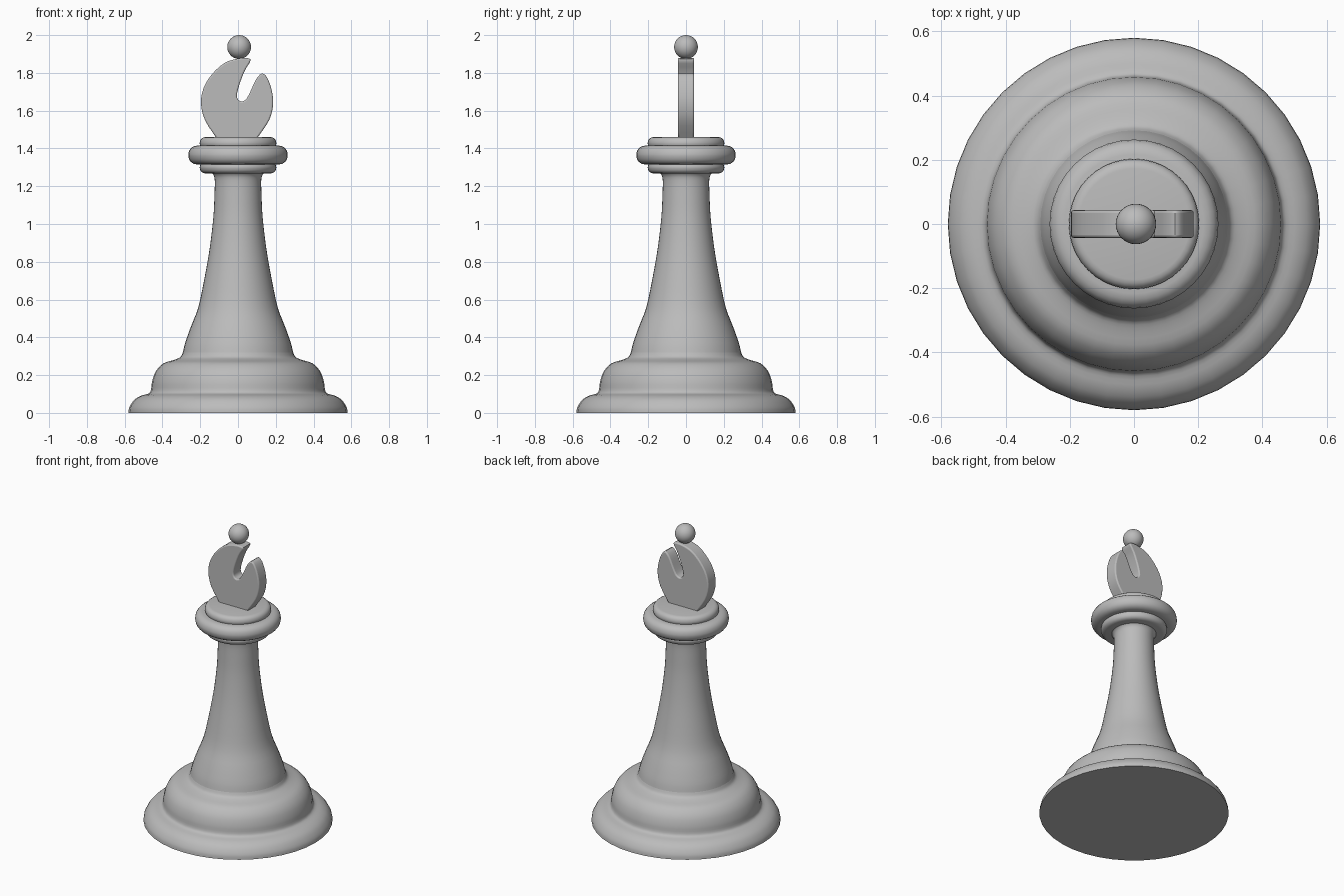
import bpy, bmesh
from math import radians
from mathutils import Vector

if "Cube" in bpy.data.objects:
    bpy.data.objects.remove(bpy.data.objects["Cube"])

GREY = (0.5, 0.5, 0.5, 1)
mat = bpy.data.materials.new("plain grey")
mat.use_nodes = True
mat.diffuse_color = GREY
mat.node_tree.nodes["Principled BSDF"].inputs["Base Color"].default_value = GREY


def smooth_path(points, steps=3):
    """Smooth curve through the given points, ends kept."""
    p = [Vector(q) for q in points]
    p = [2 * p[0] - p[1]] + p + [2 * p[-1] - p[-2]]
    out = []
    for a, b, c, d in zip(p, p[1:], p[2:], p[3:]):
        for i in range(steps):
            t = i / steps
            out.append(b + (c - a) * t / 2 + (2 * a - 5 * b + 4 * c - d) * t**2 / 2
                       + (3 * b - a - 3 * c + d) * t**3 / 2)
    return out + [p[-2]]


def finish(name, bm):
    bmesh.ops.recalc_face_normals(bm, faces=bm.faces)
    mesh = bpy.data.meshes.new(name)
    bm.to_mesh(mesh)
    bm.free()
    obj = bpy.data.objects.new(name, mesh)
    bpy.context.collection.objects.link(obj)
    mesh.materials.append(mat)
    return obj


def shade(obj, angle=40):
    bpy.ops.object.select_all(action='DESELECT')
    obj.select_set(True)
    bpy.context.view_layer.objects.active = obj
    bpy.ops.object.shade_smooth_by_angle(angle=radians(angle))


def lathe(name, profile, segments=40):
    """Spin a radius/height profile around z and close both ends."""
    bm = bmesh.new()
    verts = [bm.verts.new((r, 0, z)) for r, z in profile]
    edges = [bm.edges.new(pair) for pair in zip(verts, verts[1:])]
    bmesh.ops.spin(bm, geom=verts + edges, cent=(0, 0, 0), axis=(0, 0, 1),
                   angle=radians(360), steps=segments, use_duplicate=False)
    bmesh.ops.remove_doubles(bm, verts=bm.verts, dist=0.0005)
    rims = [e for e in bm.edges if e.is_boundary]
    bmesh.ops.holes_fill(bm, edges=rims, sides=0)
    obj = finish(name, bm)
    shade(obj)
    return obj


def rounded_disc(name, radius, low, high, rim):
    """Disc whose rim is rounded by the given radius."""
    s = rim * 0.707
    lathe(name, [(radius - rim, low), (radius - rim + s * 0.55, low + rim * 0.08),
                 (radius - rim + s, low + rim - s), (radius - rim * 0.08, low + rim * 0.6),
                 (radius, low + rim), (radius, high - rim),
                 (radius - rim * 0.08, high - rim * 0.6),
                 (radius - rim + s, high - rim + s),
                 (radius - rim + s * 0.55, high - rim * 0.08), (radius - rim, high)])


# Stepped foot
lathe("foot", smooth_path([(0.58, 0), (0.575, 0.03), (0.55, 0.068), (0.515, 0.09),
                           (0.475, 0.102), (0.461, 0.12), (0.455, 0.165), (0.435, 0.22),
                           (0.395, 0.262), (0.34, 0.28), (0.306, 0.295), (0.292, 0.32)]))

# Tapering stem with a flared neck
lathe("stem", smooth_path([(0.292, 0.32), (0.28, 0.37), (0.25, 0.455), (0.21, 0.56),
                           (0.178, 0.71), (0.15, 0.87), (0.131, 1.03), (0.125, 1.14),
                           (0.123, 1.23), (0.13, 1.26), (0.145, 1.275)]))

# Collar rings
rounded_disc("lower_collar", 0.203, 1.268, 1.33, 0.03)
rounded_disc("main_collar", 0.263, 1.315, 1.415, 0.046)
rounded_disc("upper_collar", 0.203, 1.395, 1.46, 0.03)

# Flat notched head
outline = smooth_path([(-0.112, 1.452), (-0.175, 1.55), (-0.196, 1.64), (-0.182, 1.72),
                       (-0.14, 1.79), (-0.075, 1.85), (-0.005, 1.875), (0.05, 1.878),
                       (0.066, 1.864), (0.035, 1.81), (0.005, 1.73), (-0.006, 1.675),
                       (0.011, 1.65), (0.04, 1.657), (0.065, 1.7), (0.095, 1.765),
                       (0.127, 1.797), (0.155, 1.773), (0.178, 1.71), (0.186, 1.635),
                       (0.165, 1.55), (0.1, 1.452)])
bm = bmesh.new()
face = bm.faces.new([bm.verts.new((x, -0.043, z)) for x, z in outline])
extruded = bmesh.ops.extrude_face_region(bm, geom=[face], use_keep_orig=True)["geom"]
bmesh.ops.translate(bm, vec=(0, 0.086, 0),
                    verts=[g for g in extruded if isinstance(g, bmesh.types.BMVert)])
head = finish("head", bm)
bevel = head.modifiers.new("soft_edges", 'BEVEL')
bevel.width = 0.008
bevel.segments = 3
bevel.limit_method = 'ANGLE'
bevel.angle_limit = radians(70)
shade(head)

# Ball on top
bm = bmesh.new()
bmesh.ops.create_uvsphere(bm, u_segments=32, v_segments=16, radius=0.063)
bmesh.ops.translate(bm, verts=bm.verts, vec=(0.006, 0, 1.937))
shade(finish("top_ball", bm))
